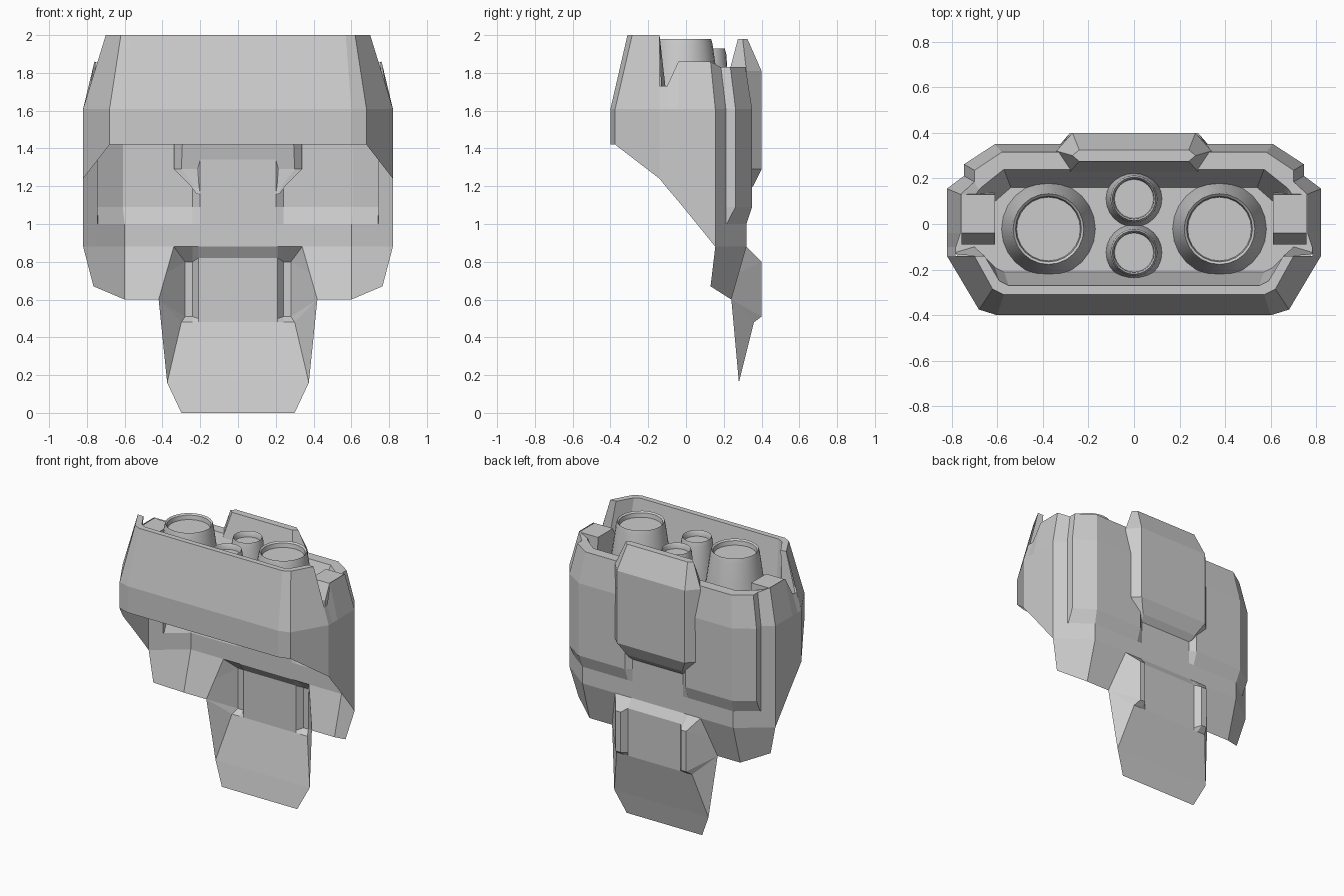
import bpy, bmesh
from math import cos, sin, pi

if "Cube" in bpy.data.objects:
    bpy.data.objects.remove(bpy.data.objects["Cube"])


def loft(name, rows, closed=False, cap_first=False, cap_last=False, mirror=True, smooth=False):
    """Skin a grid of point rows; half parts are mirrored across x = 0."""
    bm = bmesh.new()
    grid = [[bm.verts.new(p) for p in row] for row in rows]
    n = len(grid[0])
    for a, b in zip(grid, grid[1:]):
        for i in range(n if closed else n - 1):
            j = (i + 1) % n
            bm.faces.new((a[i], a[j], b[j], b[i]))
    if cap_first:
        bm.faces.new(grid[0])
    if cap_last:
        bm.faces.new(grid[-1])
    bmesh.ops.remove_doubles(bm, verts=bm.verts[:], dist=0.0005)
    bmesh.ops.recalc_face_normals(bm, faces=bm.faces[:])
    mesh = bpy.data.meshes.new(name)
    bm.to_mesh(mesh)
    bm.free()
    obj = bpy.data.objects.new(name, mesh)
    bpy.context.collection.objects.link(obj)
    if mirror:
        mod = obj.modifiers.new("mirror", 'MIRROR')
        mod.merge_threshold = 0.0005
    if smooth:
        bpy.context.view_layer.objects.active = obj
        obj.select_set(True)
        bpy.ops.object.shade_smooth_by_angle(angle=0.5)
        obj.select_set(False)
    return obj


def at(z, pts):
    return [(x, y, z) for x, y in pts]


FLOOR = 1.65

# front armour plate and its thick rim
plate_top = at(2, [(0, -.31), (.57, -.31), (.62, -.285), (.70, -.14)])
plate_mid = [(0, -.4), (.60, -.4), (.68, -.375), (.82, -.14)]
plate_low = at(1.42, plate_mid[:3]) + [(.82, -.14, 1.24)]
loft("front_plate", [plate_top, at(1.61, plate_mid), plate_low])
loft("front_plate_lining", [
    plate_top + [plate_top[-1]],
    at(2, [(0, -.27), (.55, -.27), (.59, -.25), (.655, -.14), (.70, -.14)]),
    at(FLOOR, [(0, -.21), (.57, -.21), (.61, -.19), (.70, -.10), (.80, -.13)])])

# side plates with the raised tab
loft("side_plate", [
    [(.782, -.14, 1.73), (.78, -.10, 1.73), (.76, -.04, 1.86), (.76, .13, 1.86)],
    at(1.61, [(.82, -.14), (.82, -.10), (.82, -.04), (.82, .155)]),
    [(.82, -.14, 1.24), (.82, -.10, 1.19), (.82, -.04, 1.12), (.82, .155, .88)]])

# blocks behind the tabs
block = [(-.09, 1.62), (-.09, 1.75), (-.04, 1.855), (.13, 1.855), (.14, 1.62)]
loft("side_block", [[(x, y, z) for y, z in block] for x in (.61, .757)],
     closed=True, cap_first=True, cap_last=True)

# back wall with raised wing panels either side of a centre trench
wing = [(0, .32), (.20, .32), (.24, .35), (.61, .35), (.745, .262), (.745, .211), (.82, .155)]
flat = [(0, .32), (.20, .32), (.24, .32), (.60, .32), (.74, .215), (.745, .211), (.82, .155)]
wall_top = at(1.83, [(0, .29), (.20, .29), (.25, .315), (.58, .315),
                     (.70, .235), (.70, .185)]) + [(.76, .13, 1.86)]
loft("back_wall", [wall_top, at(1.61, wing), at(1.09, wing), at(1.0, flat), at(.88, flat)])
loft("back_wall_lining", [
    wall_top,
    at(1.83, [(0, .24), (.20, .24), (.25, .24), (.57, .24), (.67, .16), (.68, .15), (.70, .12)]),
    at(FLOOR, [(0, .16), (.20, .16), (.25, .16), (.54, .16), (.62, .09), (.63, .08), (.65, .05)])])

# lower skirt under the back wall
loft("lower_skirt", [
    at(.88, [(.34, .32), (.60, .32), (.82, .155)]),
    [(.42, .24, .60), (.60, .24, .60), (.765, .13, .67)]])

# protruding centre panel on the back
loft("back_panel", [
    at(1.98, [(0, .325), (.24, .325), (.27, .30), (.24, .275), (0, .275)]),
    at(1.81, [(0, .40), (.27, .40), (.34, .32), (.28, .23), (0, .23)]),
    at(1.29, [(0, .40), (.27, .40), (.34, .33), (.30, .33), (0, .33)]),
    at(1.20, [(0, .355), (.22, .355), (.25, .33), (.23, .325), (0, .325)]),
    at(1.16, [(0, .32), (.20, .32), (.22, .32), (.21, .32), (0, .32)])], cap_first=True)

# hanging flap with two ribs
edge = (.42, .24, .60)
loft("rear_flap", [
    at(.88, [(0, .32), (.21, .32), (.24, .32), (.34, .32), (.34, .32)]),
    [(0, .36, .82), (.21, .36, .82), (.24, .40, .80), (.28, .40, .80), (.38, .28, .74)],
    [(0, .36, .50), (.21, .36, .50), (.24, .40, .51), (.28, .40, .51), edge],
    at(.48, [(0, .36), (.21, .36), (.24, .36), (.30, .36)]) + [edge],
    at(.16, [(0, .28), (.21, .28), (.24, .28), (.375, .28), (.375, .28)]),
    at(0, [(0, .245), (.21, .245), (.24, .245), (.30, .245), (.30, .245)])])

# deck the tubes stand on
loft("deck", [at(FLOOR, [(0, -.37), (.65, -.35), (.78, -.13)]),
              at(FLOOR, [(0, .28), (.58, .28), (.78, .13)])])


# tapered tubes with a sunken faceted end
def tube(name, cx, cy, base, top, z):
    def ring(r, h, n=24):
        return [(cx + r * cos(2 * pi * i / n), cy + r * sin(2 * pi * i / n), h) for i in range(n)]
    loft(name, [ring(base, FLOOR - .03), ring(top + .008, z - .03), ring(top, z),
                ring(top * .93, z - .01), ring(top * .9, z - .04)],
         closed=True, cap_last=True, mirror=False, smooth=True)


for side, s in (("left", -1), ("right", 1)):
    tube("large_tube_" + side, s * .375, -.022, .21, .155, 1.98)
for place, y in (("front", -.125), ("back", .11)):
    tube("small_tube_" + place, 0, y, .125, .095, 1.93)
